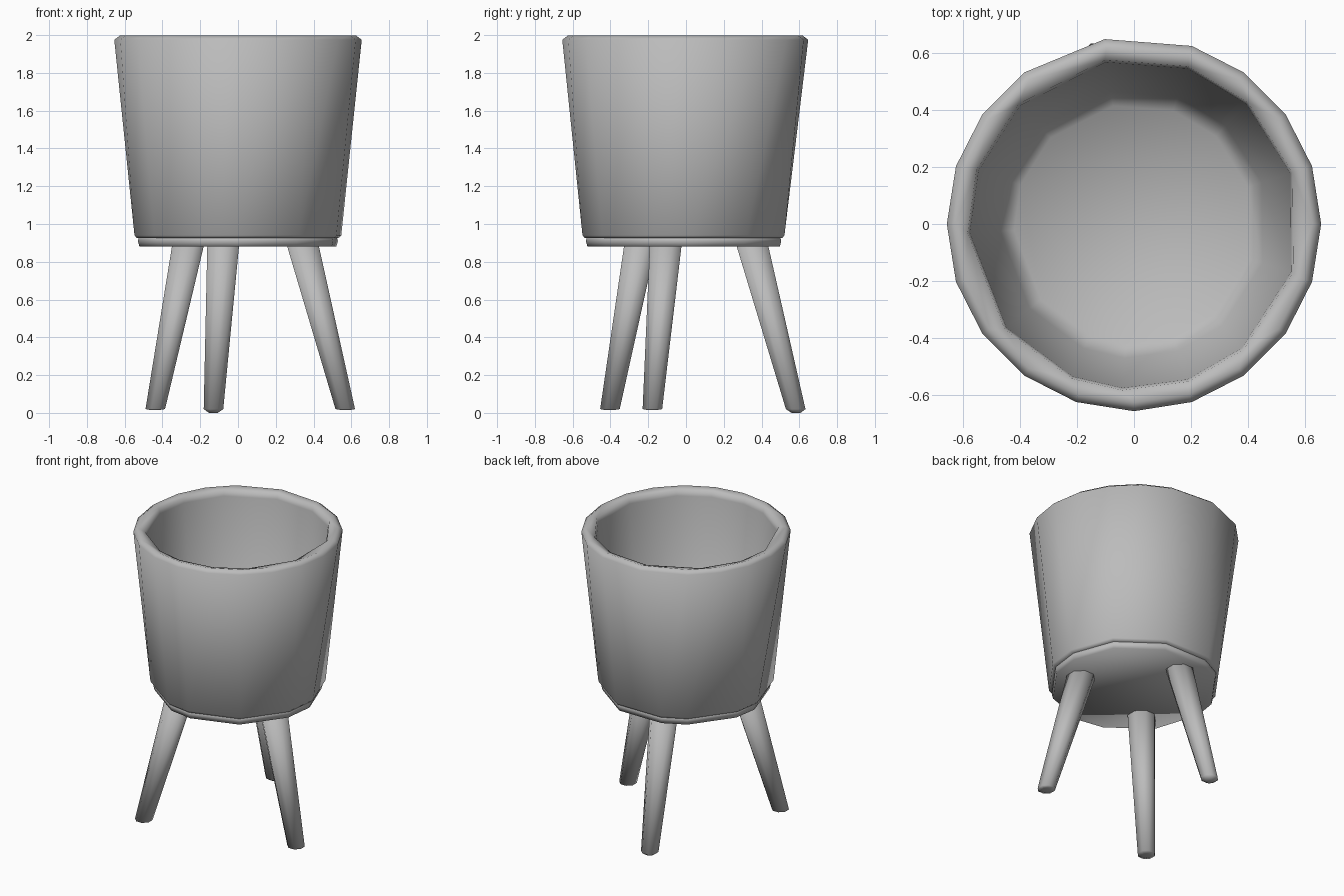
import bpy, bmesh, math

cube = bpy.data.objects.get("Cube")
if cube:
    bpy.data.objects.remove(cube, do_unlink=True)

grey = bpy.data.materials.new("mid grey")
grey.use_nodes = True
grey.diffuse_color = (0.5, 0.5, 0.5, 1)
grey.node_tree.nodes["Principled BSDF"].inputs["Base Color"].default_value = (0.5, 0.5, 0.5, 1)


def skin(bm, low, high, low_angles, high_angles):
    """Join two rings, stepping round by angle, so that their corner counts may differ."""
    n, m = len(low), len(high)
    low_next = low_angles[1:] + [low_angles[0] + 360]
    high_next = high_angles[1:] + [high_angles[0] + 360]
    i = j = 0
    while i < n or j < m:
        a, b = low[i % n], high[j % m]
        if i < n and j < m and low_next[i] == high_next[j]:
            i, j = i + 1, j + 1
            bm.faces.new((a, low[i % n], high[j % m], b))
        elif j == m or (i < n and low_next[i] < high_next[j]):
            i += 1
            bm.faces.new((a, low[i % n], b))
        else:
            j += 1
            bm.faces.new((a, high[j % m], b))


def loft(name, rings):
    """Skin a stack of rings given as (x, y, z, radius, corner angles), capped at both ends."""
    bm = bmesh.new()
    loops = [[bm.verts.new((x + r * math.cos(math.radians(a)), y + r * math.sin(math.radians(a)), z))
              for a in angles] for x, y, z, r, angles in rings]
    for k in range(len(rings) - 1):
        skin(bm, loops[k], loops[k + 1], rings[k][4], rings[k + 1][4])
    bm.faces.new(loops[0][::-1])
    bm.faces.new(loops[-1])
    bmesh.ops.recalc_face_normals(bm, faces=bm.faces)
    for face in bm.faces:
        face.smooth = True
    mesh = bpy.data.meshes.new(name)
    bm.to_mesh(mesh)
    bm.free()
    mesh.materials.append(grey)
    obj = bpy.data.objects.new(name, mesh)
    bpy.context.collection.objects.link(obj)


# Uneven facets: fine round the outer rim, coarser inside and underneath
outer = sorted([d for d in range(0, 360, 18) if d not in (90, 108)] + [99])
inner = [18, 47, 71, 100, 134, 161, 183, 219, 248, 266, 289, 311, 343]
bottom = [4, 36, 72, 108, 126, 162, 180, 216, 252, 270, 306, 342]

# Tapered pot: outside wall, rounded rim, inside wall, rounded floor
pot_profile = [(0.925, 0.535, bottom), (0.94, 0.548, bottom), (1.975, 0.655, outer),
               (1.998, 0.625, outer), (1.985, 0.583, inner), (1.95, 0.575, inner),
               (1.03, 0.47, inner), (0.98, 0.42, inner)]
loft("pot", [(0, 0, z, r, angles) for z, r, angles in pot_profile])

# Thin base plate under the pot
plate_profile = [(0.88, 0.522), (0.91, 0.53), (0.93, 0.525)]
loft("base_plate", [(0, 0, z, r, bottom) for z, r in plate_profile])

# Three splayed, tapered legs; only the back foot is tipped below its rim
octagon = [45 * i + 22.5 for i in range(8)]
for side, degrees, tip in (("back", 102.6, 0.0), ("front_right", 222.6, 0.015), ("left", 342.6, 0.015)):
    c, s = math.cos(math.radians(degrees)), math.sin(math.radians(degrees))
    stations = [(0.597, tip, 0.025), (0.595, 0.02, 0.056), (0.36, 0.885, 0.091)]
    loft(side + "_leg", [(d * c, d * s, z, r, octagon) for d, z, r in stations])
